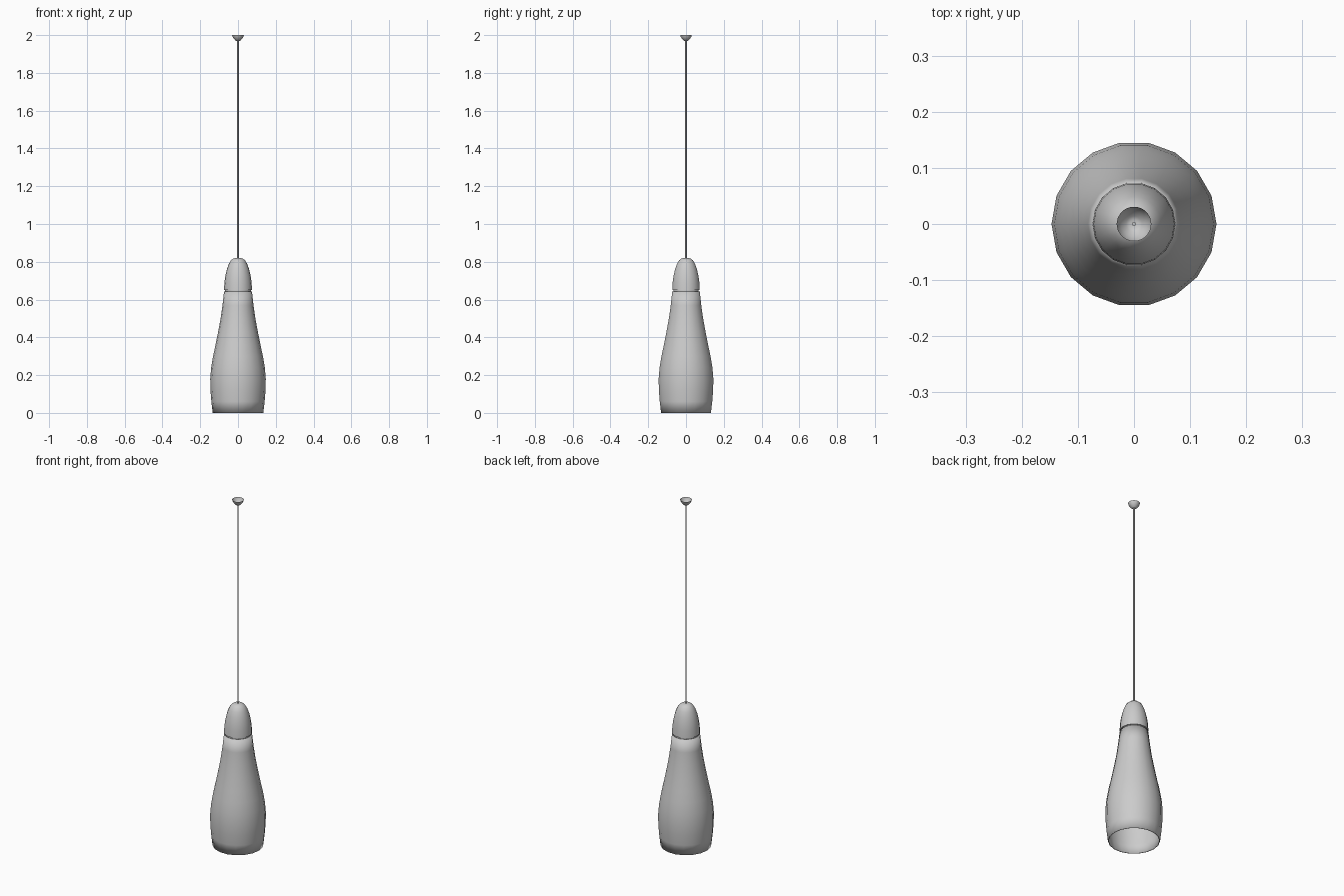
import bpy, bmesh, math

if "Cube" in bpy.data.objects:
    bpy.data.objects.remove(bpy.data.objects["Cube"])

SIDES = 18


def lathe(name, profile, sides=SIDES, thickness=0.0):
    """Spin a (radius, z) profile around the z axis; radius 0 makes a pole."""
    bm = bmesh.new()
    rings = []
    for r, z in profile:
        if r == 0:
            rings.append([bm.verts.new((0, 0, z))] * sides)
        else:
            rings.append([bm.verts.new((r * math.cos(math.tau * i / sides),
                                        r * math.sin(math.tau * i / sides), z))
                          for i in range(sides)])
    for low, high in zip(rings, rings[1:]):
        for i in range(sides):
            j = (i + 1) % sides
            corners = list(dict.fromkeys((low[i], low[j], high[j], high[i])))
            bm.faces.new(corners)
    mesh = bpy.data.meshes.new(name)
    bm.to_mesh(mesh)
    bm.free()
    obj = bpy.data.objects.new(name, mesh)
    bpy.context.collection.objects.link(obj)
    if thickness:
        solid = obj.modifiers.new("wall", 'SOLIDIFY')
        solid.thickness = thickness
        solid.offset = -1
    bpy.ops.object.select_all(action='DESELECT')
    obj.select_set(True)
    bpy.context.view_layer.objects.active = obj
    bpy.ops.object.shade_smooth_by_angle(angle=math.radians(40))
    return obj


# Bottle-shaped shade, open at the bottom
lathe("shade", [(0.134, 0.0), (0.141, 0.06), (0.146, 0.12), (0.147, 0.18),
                (0.142, 0.24), (0.132, 0.30), (0.119, 0.36), (0.105, 0.43),
                (0.092, 0.50), (0.082, 0.57), (0.074, 0.643)], thickness=0.004)

# Recessed joint between shade and cap
lathe("joint_ring", [(0.068, 0.635), (0.068, 0.66)])

# Domed cap
lathe("cap", [(0.068, 0.65), (0.074, 0.65), (0.072, 0.69), (0.067, 0.725),
              (0.059, 0.76), (0.049, 0.788), (0.038, 0.807),
              (0.025, 0.817), (0.014, 0.82), (0, 0.82)])

# Hanging cord
lathe("cord", [(0, 0.81), (0.004, 0.81), (0.004, 1.975), (0, 1.975)], sides=8)

# Ceiling canopy, a small bowl open at the top
lathe("canopy", [(0, 1.969), (0.008, 1.969), (0.014, 1.972), (0.023, 1.982),
                 (0.029, 1.992), (0.031, 2.0)])
